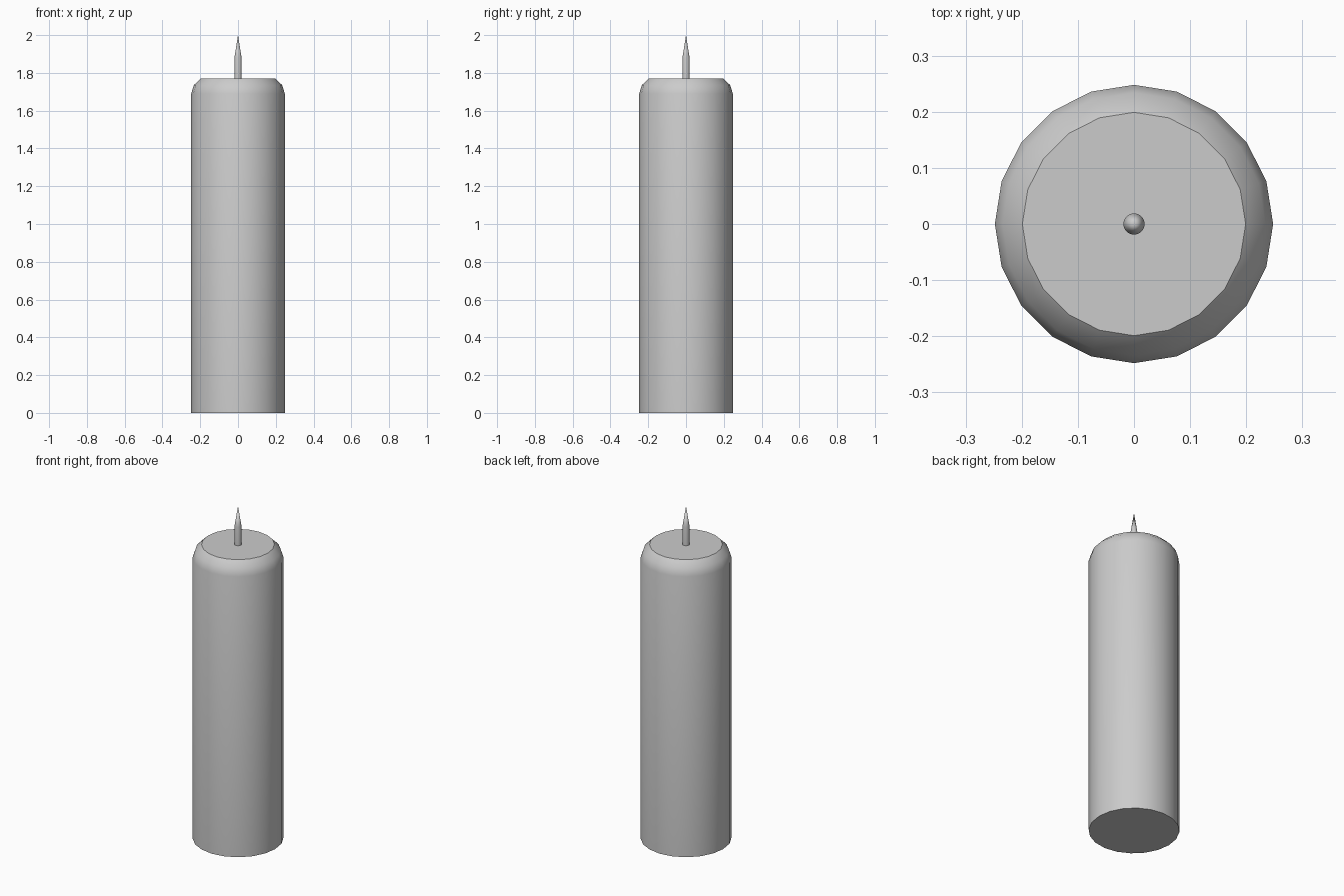
import bpy, bmesh
from math import cos, sin, pi, radians

if "Cube" in bpy.data.objects:
    bpy.data.objects.remove(bpy.data.objects["Cube"])


def lathe(name, profile, sides):
    """Revolve (radius, z) points around z; a zero radius makes a tip."""
    bm = bmesh.new()
    rings = []
    for r, z in profile:
        if r == 0:
            rings.append([bm.verts.new((0, 0, z))] * sides)
        else:
            rings.append([bm.verts.new((r * cos(2 * pi * i / sides), r * sin(2 * pi * i / sides), z))
                          for i in range(sides)])
    for a, b in zip(rings, rings[1:]):
        for i in range(sides):
            j = (i + 1) % sides
            bm.faces.new(list(dict.fromkeys((a[i], a[j], b[j], b[i]))))
    # flat end caps
    if profile[0][0]:
        bm.faces.new(rings[0][::-1])
    if profile[-1][0]:
        bm.faces.new(rings[-1])
    mesh = bpy.data.meshes.new(name)
    bm.to_mesh(mesh)
    bm.free()
    obj = bpy.data.objects.new(name, mesh)
    bpy.context.collection.objects.link(obj)
    bpy.ops.object.select_all(action='DESELECT')
    obj.select_set(True)
    bpy.context.view_layer.objects.active = obj
    bpy.ops.object.shade_smooth_by_angle(angle=radians(35))
    return obj


# Wax pillar with a rounded shoulder
lathe("candle_body", [(0.248, 0), (0.248, 1.69), (0.234, 1.735), (0.199, 1.769)], 20)

# Wick with a pointed tip
lathe("wick", [(0.019, 1.769), (0.019, 1.88), (0, 2.0)], 20)
